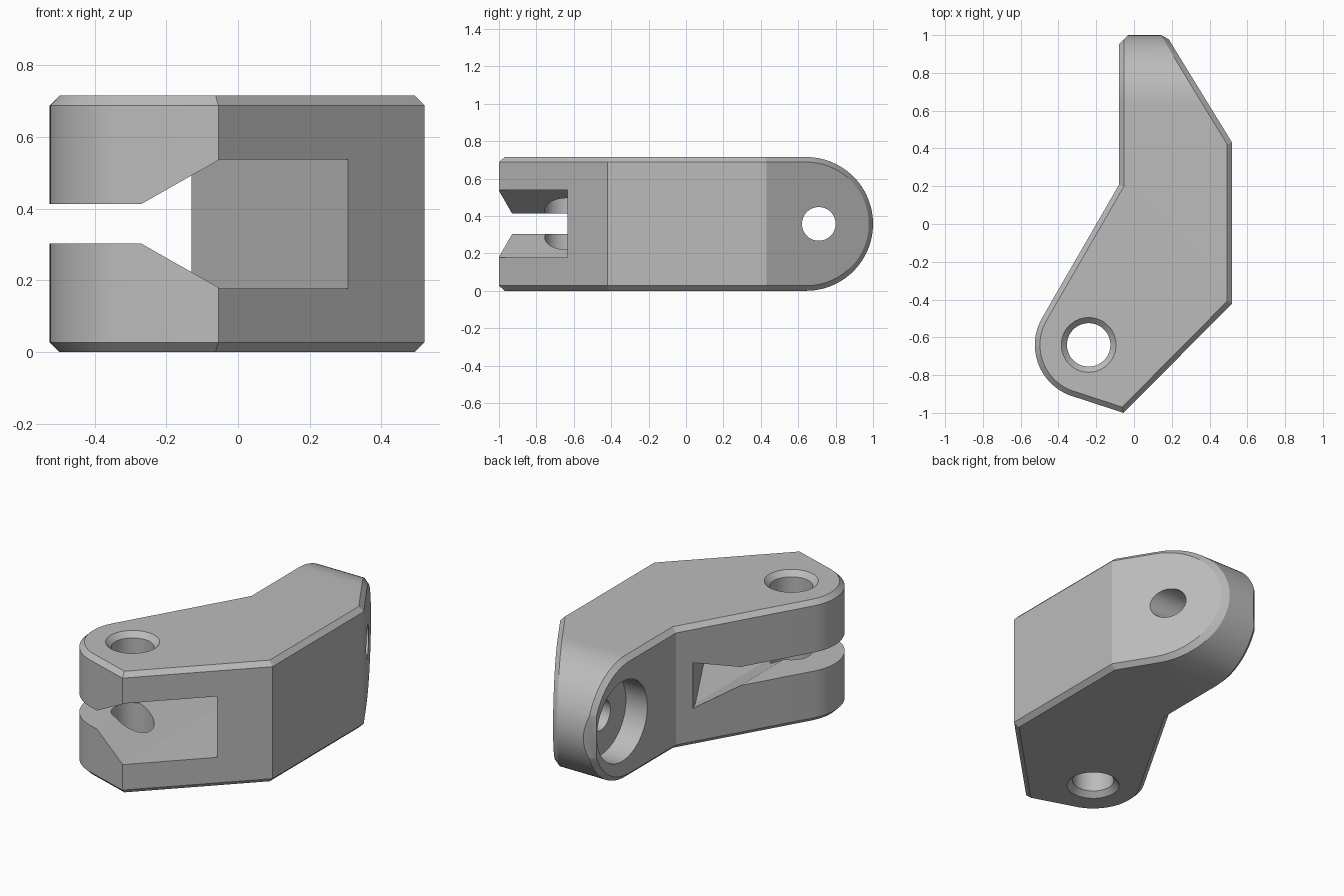
import bpy, bmesh
from math import cos, sin, radians, pi
from mathutils import Matrix, Vector

if "Cube" in bpy.data.objects:
    bpy.data.objects.remove(bpy.data.objects["Cube"], do_unlink=True)

H = 0.715           # block height
MID = H / 2


def make(name, bm):
    bmesh.ops.recalc_face_normals(bm, faces=bm.faces)
    mesh = bpy.data.meshes.new(name)
    bm.to_mesh(mesh)
    bm.free()
    obj = bpy.data.objects.new(name, mesh)
    bpy.context.collection.objects.link(obj)
    return obj


def prism(points, sweep):
    """Closed outline of 3D points swept along a vector."""
    bm = bmesh.new()
    face = bm.faces.new([bm.verts.new(p) for p in points])
    out = bmesh.ops.extrude_face_region(bm, geom=[face], use_keep_orig=True)
    moved = [g for g in out["geom"] if isinstance(g, bmesh.types.BMVert)]
    bmesh.ops.translate(bm, verts=moved, vec=sweep)
    return bm


def turned(name, profile, matrix):
    """Radius and height profile turned about its own z axis."""
    bm = bmesh.new()
    verts = [bm.verts.new((r, 0, h)) for r, h in profile]
    edges = [bm.edges.new(pair) for pair in zip(verts, verts[1:])]
    bmesh.ops.spin(bm, geom=verts + edges, cent=(0, 0, 0), axis=(0, 0, 1),
                   angle=2 * pi, steps=64)
    bmesh.ops.remove_doubles(bm, verts=bm.verts, dist=0.0001)
    bmesh.ops.transform(bm, matrix=matrix, verts=bm.verts)
    return make(name, bm)


def trim(bm, point, normal):
    """Cut away everything on the normal side of a plane and cap the cut."""
    geom = bm.verts[:] + bm.edges[:] + bm.faces[:]
    out = bmesh.ops.bisect_plane(bm, geom=geom, plane_co=point, plane_no=normal,
                                 clear_outer=True)
    cut = [g for g in out["geom_cut"] if isinstance(g, bmesh.types.BMEdge)]
    bmesh.ops.holes_fill(bm, edges=cut, sides=0)


def boolean(obj, cutter, operation):
    mod = obj.modifiers.new("cut", 'BOOLEAN')
    mod.operation, mod.solver, mod.object = operation, 'EXACT', cutter
    bpy.context.view_layer.objects.active = obj
    bpy.ops.object.modifier_apply(modifier=mod.name)
    bpy.data.objects.remove(cutter, do_unlink=True)


# Bent arm outline, with a rounded nose around the upright hole
pin = Vector((-0.24, -0.64, 0))
nose = [pin + 0.285 * Vector((cos(a), sin(a), 0))
        for a in (radians(150 + 100 * i / 24) for i in range(25))]
plan = nose + [Vector(p) for p in ((-0.055, -1, 0), (0.52, -0.42, 0), (0.52, 0.43, 0),
                                   (0.029, 1.23, 0), (-0.08, 1.23, 0), (-0.08, 0.207, 0))]
body = make("bracket_body", prism([p - Vector((0, 0, 0.3)) for p in plan], (0, 0, 1.4)))

# Side outline: flat top and bottom, round rear end
side = [(-1, 1 - MID + MID * cos(a), MID + MID * sin(a))
        for a in (radians(-90 + 180 * i / 48) for i in range(49))]
side += [(-1, -1.3, H), (-1, -1.3, 0)]
boolean(body, make("side_shape", prism(side, (2, 0, 0))), 'INTERSECT')

# Chamfer the rims where the walls meet the top, bottom and round end
bm = bmesh.new()
bm.from_mesh(body.data)
bm.normal_update()
rim = [e for e in bm.edges if len(e.link_faces) == 2
       and sum(abs(f.normal.x) < 0.001 for f in e.link_faces) == 1]
bmesh.ops.bevel(bm, geom=rim, offset=0.027, offset_type='OFFSET', segments=1,
                affect='EDGES', clamp_overlap=False)
trim(bm, (-0.08, 0.95, 0), (-1, 1, 0))
bmesh.ops.recalc_face_normals(bm, faces=bm.faces)
bm.to_mesh(body.data)
bm.free()

# Flared slot between the two jaws, closed by a slanted back wall
half = [(-0.9, 0.055), (-0.27, 0.055), (-0.05, 0.18), (0.9, 0.18)]
slot = [(x, -1.5, MID - z) for x, z in half] + [(x, -1.5, MID + z) for x, z in half[::-1]]
bm = prism(slot, (0, 3, 0))
trim(bm, (0.31, -0.64, 0), (0.866, 0.5, 0))
boolean(body, make("slot_cutter", bm), 'DIFFERENCE')

# Upright hole with a countersink at each end
R, C = 0.115, 0.03
hole = [(0, -C), (R + 2 * C, -C), (R, C), (R, H - C), (R + 2 * C, H + C), (0, H + C)]
boolean(body, turned("upright_hole", hole, Matrix.Translation(pin)), 'DIFFERENCE')

# Cross hole with a wide recess on the inner side
bore = [(0, -0.4), (0.235, -0.4), (0.235, 0.06), (0.09, 0.06), (0.09, 0.8), (0, 0.8)]
place = Matrix.Translation((0, 0.71, MID)) @ Matrix.Rotation(pi / 2, 4, 'Y')
boolean(body, turned("cross_hole", bore, place), 'DIFFERENCE')

# Plain grey finish
grey = bpy.data.materials.new("plain_grey")
grey.use_nodes = True
colour = (0.5, 0.5, 0.5, 1)
grey.diffuse_color = colour
grey.node_tree.nodes["Principled BSDF"].inputs["Base Color"].default_value = colour
body.data.materials.clear()
body.data.materials.append(grey)

bpy.ops.object.select_all(action='DESELECT')
body.select_set(True)
bpy.context.view_layer.objects.active = body
bpy.ops.object.shade_smooth_by_angle(angle=radians(20))
